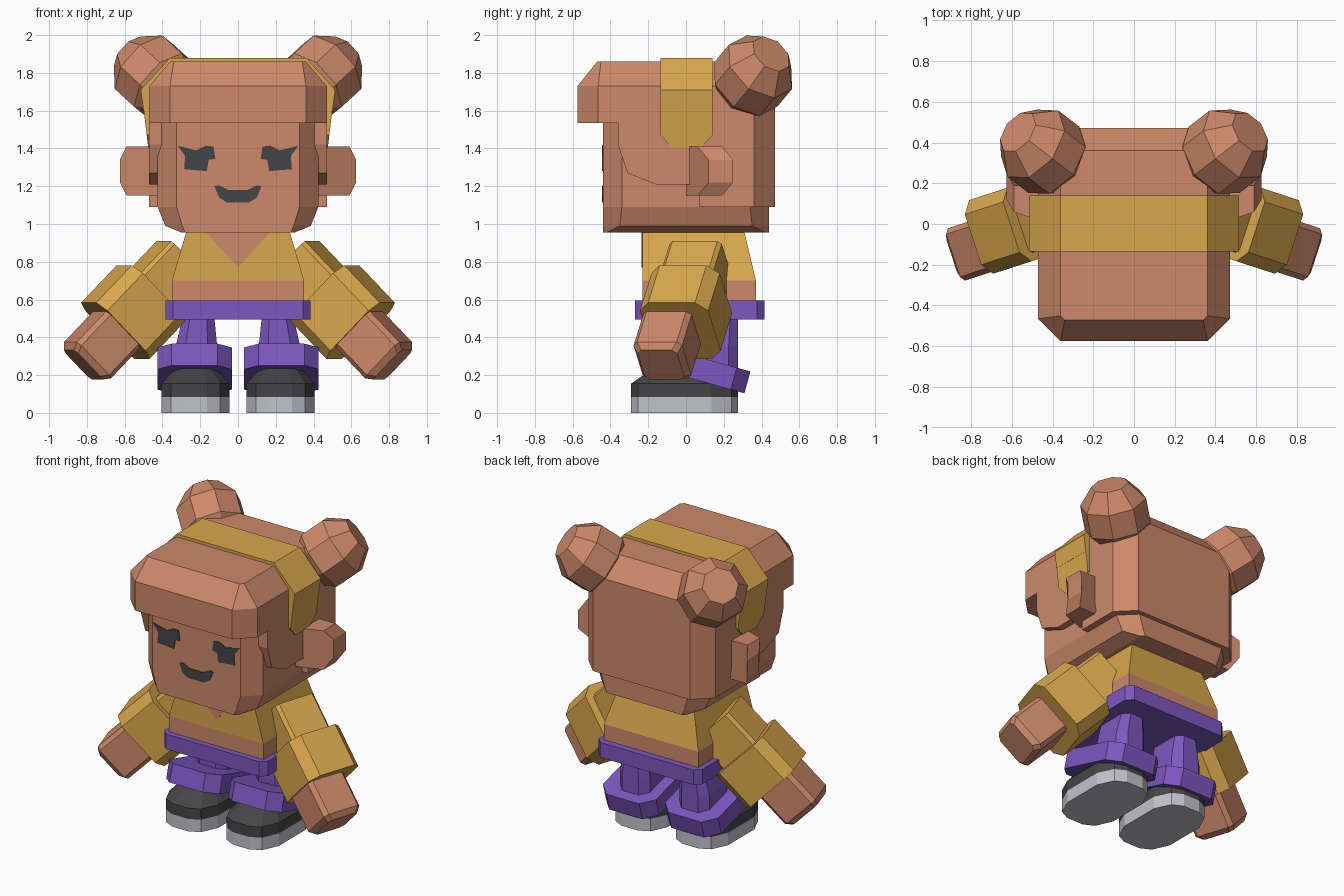
import bpy, bmesh, math
from mathutils import Matrix, Vector

cube = bpy.data.objects.get("Cube")
if cube:
    bpy.data.objects.remove(cube, do_unlink=True)


def material(name, r, g, b):
    m = bpy.data.materials.new(name)
    m.use_nodes = True
    m.diffuse_color = (r, g, b, 1)
    m.node_tree.nodes["Principled BSDF"].inputs["Base Color"].default_value = (r, g, b, 1)
    return m


SKIN = material("warm_tan", 0.61, 0.25, 0.145)
YELLOW = material("mustard", 0.70, 0.39, 0.075)
PURPLE = material("purple", 0.21, 0.095, 0.53)
DARK = material("charcoal", 0.06, 0.06, 0.065)
GREY = material("pale_grey", 0.54, 0.54, 0.61)


def loft(name, rings, mat, matrix=None, side=1):
    """Join rings of points into a closed solid; side -1 mirrors it."""
    bm = bmesh.new()
    matrix = matrix or Matrix.Identity(4)
    flip = Matrix.Diagonal((side, 1, 1, 1))
    loops = [[bm.verts.new(flip @ (matrix @ Vector(p))) for p in r] for r in rings]
    n = len(loops[0])
    for a, b in zip(loops, loops[1:]):
        for i in range(n):
            bm.faces.new((a[i], a[(i + 1) % n], b[(i + 1) % n], b[i]))
    bm.faces.new(loops[0])
    bm.faces.new(loops[-1])
    bmesh.ops.recalc_face_normals(bm, faces=bm.faces)
    me = bpy.data.meshes.new(name)
    bm.to_mesh(me)
    bm.free()
    me.materials.append(mat)
    ob = bpy.data.objects.new(name, me)
    bpy.context.collection.objects.link(ob)
    return ob


def chamfered(hx, y0, y1, c, z, cx=0):
    """Rectangle at height z with cut corners."""
    return [(cx + x, y, z) for x, y in (
        (hx - c, y0), (hx, y0 + c), (hx, y1 - c), (hx - c, y1),
        (c - hx, y1), (-hx, y1 - c), (-hx, y0 + c), (c - hx, y0))]


def rect(hx, y0, y1, z):
    return [(-hx, y0, z), (hx, y0, z), (hx, y1, z), (-hx, y1, z)]


def plate(name, pts, y, mat, side=1):
    """Thin painted detail facing the front."""
    loft(name, [[(x, yy, z) for x, z in pts] for yy in (y - 0.005, y + 0.003)], mat, side=side)


# Head and hair
loft("head", [chamfered(0.30, -0.44, 0.44, 0.02, 0.955),
              chamfered(0.385, -0.44, 0.44, 0.09, 0.99),
              chamfered(0.425, -0.44, 0.44, 0.10, 1.09),
              chamfered(0.425, -0.44, 0.44, 0.10, 1.6)], SKIN)
loft("hair_cap", [chamfered(0.47, -0.575, 0.47, 0.11, 1.535),
                  chamfered(0.47, -0.575, 0.47, 0.11, 1.73),
                  chamfered(0.36, -0.47, 0.36, 0.02, 1.86)], SKIN)
loft("hair_back", [chamfered(0.47, 0.07 - 0.11, 0.47, 0.11, z) for z in (1.21, 1.6)], SKIN)
loft("hair_back_lower", [[(x, y, z) for x, y in (
    (0.47, 0.07), (0.47, 0.36), (0.36, 0.47), (-0.36, 0.47), (-0.47, 0.36), (-0.47, 0.07))]
    for z in (1.09, 1.3)], SKIN)
lock = [(-0.36, 1.56), (-0.36, 1.42), (-0.31, 1.27), (-0.16, 1.21), (0.2, 1.21), (0.2, 1.56)]
loft("hair_sides", [[(x, y, z) for y, z in lock] for x in (-0.47, 0.47)], SKIN)

# Headband: arched strip with pointed side flaps
loft("headband_top", [[(x, y, z) for x, z in (
    (-0.50, 1.60), (-0.515, 1.71), (-0.36, 1.88), (0.36, 1.88), (0.515, 1.71), (0.50, 1.60))]
    for y in (-0.135, 0.14)], YELLOW)
flap = [(-0.135, 1.61), (-0.135, 1.47), (-0.07, 1.40), (0.075, 1.40), (0.14, 1.47), (0.14, 1.61)]

# Face details
mouth = [(-0.125, 1.20), (-0.1, 1.205), (-0.05, 1.18), (0.05, 1.18), (0.1, 1.205),
         (0.125, 1.20), (0.1, 1.14), (0.06, 1.115), (-0.06, 1.115), (-0.1, 1.14)]
plate("mouth", mouth, -0.44, DARK)
eye = [(0.32, 1.415), (0.28, 1.36), (0.285, 1.29), (0.165, 1.28), (0.155, 1.34),
       (0.12, 1.345), (0.13, 1.41), (0.17, 1.415), (0.22, 1.39)]

# Torso, neckline and belt
loft("shirt", [rect(0.35, -0.23, 0.37, 0.70), rect(0.275, -0.23, 0.31, 0.955)], YELLOW)
loft("waist", [rect(0.35, -0.23, 0.37, z) for z in (0.58, 0.70)], SKIN)
plate("neckline", [(-0.17, 0.955), (0.17, 0.955), (0, 0.77)], -0.23, SKIN)
loft("belt", [chamfered(0.385, -0.27, 0.415, 0.04, z) for z in (0.495, 0.595)], PURPLE)

# Arm frame: depth axis, upward axis, and outward-down axis
yaw = math.radians(18)
out = Vector((math.cos(yaw), -math.sin(yaw), 0))
along = (out - Vector((0, 0, 1))).normalized()
up = (out + Vector((0, 0, 1))).normalized()
depth = Vector((math.sin(yaw), math.cos(yaw), 0))


def arm_matrix(x, y, z):
    m = Matrix((depth, up, along)).transposed().to_4x4()
    m.translation = (x, y, z)
    return m


def ball_ring(r, z):
    return [(r * math.cos(k * math.pi / 4), r * math.sin(k * math.pi / 4), z) for k in range(8)]


def shoe_ring(scale, z):
    half = [(0.06, -0.285), (0.13, -0.25), (0.18, -0.14), (0.18, 0.14), (0.13, 0.245), (0.06, 0.28)]
    pts = half + [(-x, y) for x, y in reversed(half)]
    return [(0.225 + x * scale, y * scale - 0.005, z) for x, y in pts]


# Paired parts
for side, tag in ((1, "left"), (-1, "right")):
    plate(tag + "_eye", eye, -0.44, DARK, side)
    loft(tag + "_headband_flap", [[(0.40, y, z) for y, z in flap],
                                  [(0.475 + (z - 1.40) * 0.12, y, z) for y, z in flap]], YELLOW, side=side)

    # Ear, slanted toward the back
    ear = [(0.42, 1.41, 0.0), (0.59, 1.41, 0.06), (0.625, 1.34, 0.12),
           (0.625, 1.22, 0.12), (0.59, 1.15, 0.06), (0.42, 1.15, 0.0)]
    loft(tag + "_ear", [[(x, y, z) for x, z, y in ear],
                        [(x, 0.19 if abs(z - 1.28) > 0.1 else 0.25, z) for x, z, y in ear]],
         SKIN, side=side)

    # Hair bun
    tilt = Vector((0.65, 0.5, 0.6)).to_track_quat("Z", "Y").to_matrix().to_4x4()
    bun = Matrix.Translation((0.445, 0.355, 1.785)) @ tilt
    loft(tag + "_hair_bun", [ball_ring(r, z) for r, z in (
        (0.10, -0.20), (0.205, -0.08), (0.205, 0.08), (0.115, 0.195))], SKIN, bun, side)

    # Arm
    loft(tag + "_sleeve", [chamfered(0.145, -0.15, 0.15, 0.02, z) for z in (-0.16, 0.16)],
         YELLOW, arm_matrix(0.40, 0.045, 0.69), side)
    loft(tag + "_sleeve_cuff", [chamfered(0.19, -0.21, 0.21, 0.06, z) for z in (-0.14, 0.14)],
         YELLOW, arm_matrix(0.555, 0, 0.534), side)
    loft(tag + "_hand", [chamfered(w, -w, w, 0.025, z) for w, z in (
        (0.135, -0.18), (0.135, 0.115), (0.11, 0.15))], SKIN, arm_matrix(0.72, -0.10, 0.36), side)

    # Leg with a tilted trouser cuff
    loft(tag + "_trouser_leg", [chamfered(0.11, -0.01, 0.275, 0.05, 0.2, 0.22),
                                chamfered(0.11, -0.01, 0.275, 0.05, 0.35, 0.22),
                                chamfered(0.085, 0.0, 0.275, 0.04, 0.5, 0.21)], PURPLE, side=side)
    lean = Matrix.Translation((0.23, 0.06, 0.235)) @ Matrix.Rotation(math.radians(-15.5), 4, "X")
    loft(tag + "_trouser_cuff", [chamfered(0.197, -0.275, 0.275, 0.075, z) for z in (-0.06, 0.06)],
         PURPLE, lean, side)

    # Shoe
    loft(tag + "_shoe_sole", [shoe_ring(1, z) for z in (0, 0.083)], GREY, side=side)
    loft(tag + "_shoe_upper", [shoe_ring(1, 0.083), shoe_ring(1, 0.155), shoe_ring(0.6, 0.235)],
         DARK, side=side)
